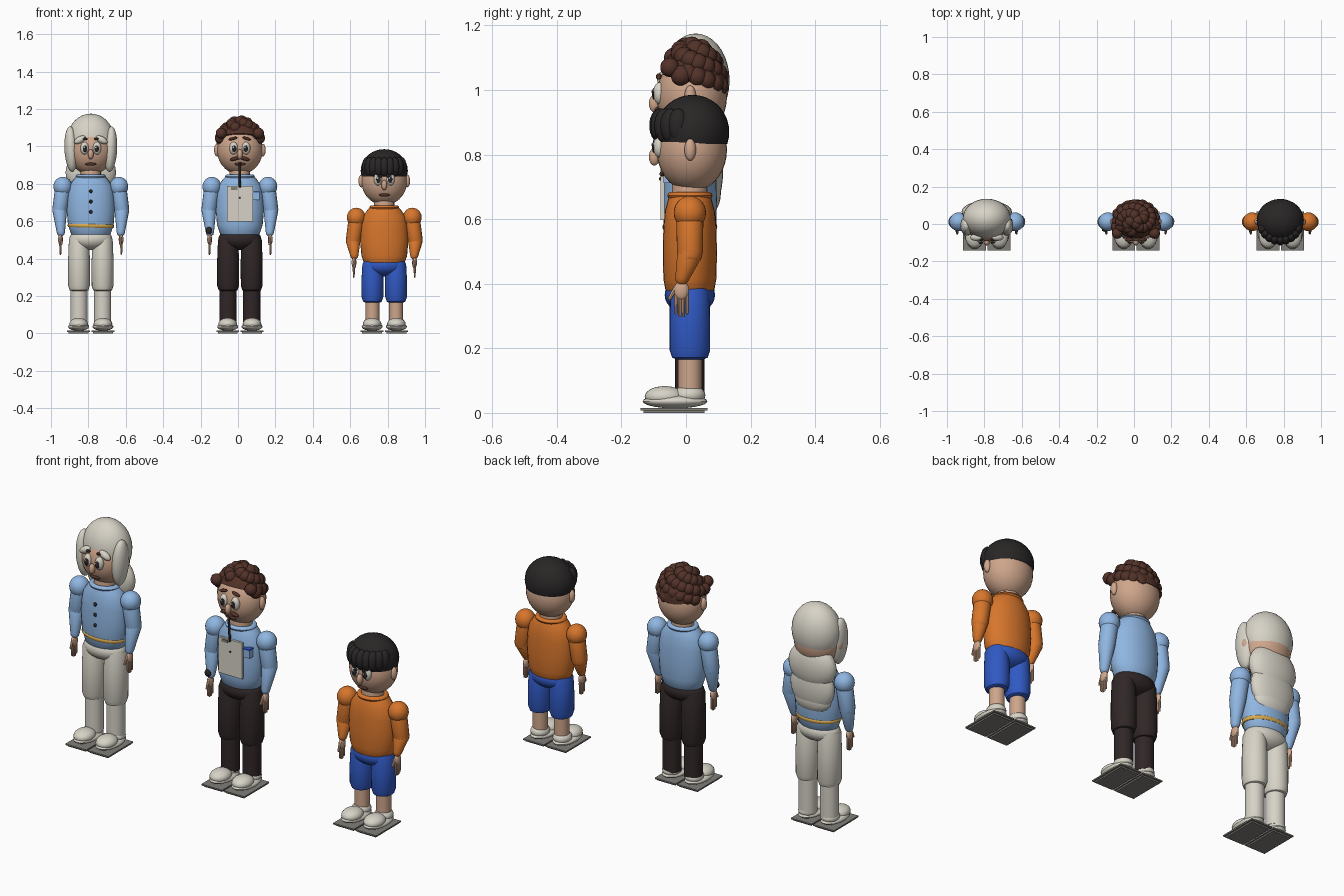
import bpy, bmesh, math
from mathutils import Vector, Matrix

if "Cube" in bpy.data.objects:
    bpy.data.objects.remove(bpy.data.objects["Cube"])


def material(name, rgb):
    m = bpy.data.materials.new(name)
    m.use_nodes = True
    m.diffuse_color = (*rgb, 1)
    m.node_tree.nodes["Principled BSDF"].inputs["Base Color"].default_value = (*rgb, 1)
    return m


SKIN = material("skin", (.62, .38, .26))
WHITE = material("off_white", (.68, .65, .57))
SKY = material("light_blue", (.28, .47, .76))
DARK = material("dark_trouser_brown", (.03, .02, .02))
CURL = material("hair_brown", (.085, .032, .022))
ORANGE = material("orange", (.68, .18, .025))
BLUE = material("blue", (.03, .1, .55))
YELLOW = material("mustard", (.68, .4, .08))
GREY = material("sole_grey", (.22, .21, .19))
BLACK = material("black", (.022, .019, .019))

origin = Vector((0, 0, 0))
who = ""


def finish(name, bm, mat):
    me = bpy.data.meshes.new(name)
    bmesh.ops.recalc_face_normals(bm, faces=bm.faces)
    bm.to_mesh(me)
    bm.free()
    ob = bpy.data.objects.new(who + "_" + name, me)
    bpy.context.collection.objects.link(ob)
    ob.location = origin
    me.materials.append(mat)
    bpy.ops.object.select_all(action='DESELECT')
    ob.select_set(True)
    bpy.context.view_layer.objects.active = ob
    bpy.ops.object.shade_smooth_by_angle(angle=math.radians(40))
    return ob


def blob(name, c, r, mat, tilt=0, seg=24, cut=None):
    """Ellipsoid, tilted about y, keeping only what lies above an optional plane."""
    bm = bmesh.new()
    m = Matrix.Translation(c) @ Matrix.Rotation(tilt, 4, 'Y') @ Matrix.Diagonal((*r, 1))
    bmesh.ops.create_uvsphere(bm, u_segments=seg, v_segments=seg // 2 + 2, radius=1, matrix=m)
    if cut:
        g = bm.verts[:] + bm.edges[:] + bm.faces[:]
        res = bmesh.ops.bisect_plane(bm, geom=g, plane_co=cut[0], plane_no=cut[1], clear_inner=True)
        edges = [e for e in res["geom_cut"] if isinstance(e, bmesh.types.BMEdge)]
        bmesh.ops.contextual_create(bm, geom=edges)
    return finish(name, bm, mat)


def lathe(name, c, rings, mat, seg=28, place=None):
    """Stack of elliptical rings (z, rx, ry) with capped ends."""
    bm = bmesh.new()
    loops = []
    for z, rx, ry in rings:
        loops.append([bm.verts.new((rx * math.cos(math.tau * i / seg),
                                    ry * math.sin(math.tau * i / seg), z)) for i in range(seg)])
    for a, b in zip(loops, loops[1:]):
        for i in range(seg):
            j = (i + 1) % seg
            bm.faces.new((a[i], a[j], b[j], b[i]))
    bm.faces.new(loops[0])
    bm.faces.new(loops[-1])
    bm.transform(place or Matrix.Translation(c))
    return finish(name, bm, mat)


def limb(name, p, q, r1, r2, mat, seg=16):
    """Tapered rod with rounded ends."""
    p, q = Vector(p), Vector(q)
    d = q - p
    L = d.length
    rings = [(-r1 * math.cos(a), r1 * math.sin(a), r1 * math.sin(a)) for a in (.15, .5, 1, 1.57)]
    rings += [(L + r2 * math.cos(a), r2 * math.sin(a), r2 * math.sin(a)) for a in (1.57, 1, .5, .15)]
    place = Matrix.Translation(p) @ d.to_track_quat('Z', 'Y').to_matrix().to_4x4()
    return lathe(name, p, rings, mat, seg, place)


def box(name, c, s, mat):
    bm = bmesh.new()
    bmesh.ops.create_cube(bm, size=1, matrix=Matrix.Translation(c) @ Matrix.Diagonal((*s, 1)))
    return finish(name, bm, mat)


def ring(name, z, rx, ry, thick, high, mat, tilt=0):
    """Closed elliptical band with a rounded section."""
    bm = bmesh.new()
    n, k = 36, 10
    v = [[bm.verts.new(((rx + thick * math.cos(b)) * math.cos(a),
                        .012 + (ry + thick * math.cos(b)) * math.sin(a),
                        z + high * math.sin(b) + tilt * math.cos(a)))
          for b in (math.tau * j / k for j in range(k))]
         for a in (math.tau * i / n for i in range(n))]
    for i in range(n):
        for j in range(k):
            i2, j2 = (i + 1) % n, (j + 1) % k
            bm.faces.new((v[i][j], v[i2][j], v[i2][j2], v[i][j2]))
    return finish(name, bm, mat)


def person(label, x, drop, shirt, wrist):
    """Head, face, torso, arms and feet; drop lowers all but the feet."""
    global who, origin
    who, origin = label, Vector((x, 0, -drop))
    blob("head", (0, .018, .98), (.122, .109, .13), SKIN, seg=32)
    blob("nose", (0, -.098, .958), (.015, .017, .027), SKIN)
    blob("mouth", (0, -.074, .905), (.03, .008, .008), CURL)
    limb("neck", (0, .012, .81), (0, .012, .88), .055, .055, SKIN)
    torso = [(.515, .085, .06), (.53, .105, .073), (.58, .122, .082), (.66, .129, .084), (.74, .125, .082),
             (.79, .115, .077), (.825, .09, .068), (.845, .07, .06)]
    lathe("torso", (0, .012, 0), torso, shirt)
    ring("collar", .838, .066, .056, .014, .012, shirt)
    for s, side in ((1, "left_"), (-1, "right_")):
        blob(side + "ear", (s * .122, .013, .98), (.016, .018, .034), SKIN)
        blob(side + "eye", (s * .033, -.082, .99), (.023, .02, .034), WHITE)
        blob(side + "pupil", (s * .031, -.1, .988), (.012, .005, .018), BLACK)
        blob(side + "glint", (s * .031 - .004, -.105, .995), (.004, .002, .005), WHITE, seg=10)
        blob(side + "shoulder", (s * .15, .012, .785), (.05, .05, .052), shirt)
        limb(side + "upper_arm", (s * .15, .012, .77), (s * .166, .012, .66), .042, .04, shirt)
        limb(side + "forearm", (s * .166, .012, .66), (s * .16, -.012, wrist + .02), .04, .022, shirt)
        # Hands with four fingers and a thumb
        blob(side + "palm", (s * .162, -.014, wrist - .018), (.013, .024, .03), SKIN, seg=16)
        for i in range(4):
            y = -.031 + i * .0115
            limb(side + "finger", (s * .163, y, wrist - .035), (s * .163, y, wrist - .087 - .008 * (i in (1, 2))),
                 .006, .005, SKIN, 8)
        limb(side + "thumb", (s * .16, -.032, wrist - .01), (s * .158, -.05, wrist - .042), .008, .006, SKIN, 8)
    origin = Vector((x, 0, 0))
    for s, side in ((1, "left_"), (-1, "right_")):
        fx = s * .065
        blob(side + "shoe_base", (fx, -.034, .036), (.056, .1, .022), WHITE)
        blob(side + "shoe_toe", (fx, -.066, .05), (.05, .062, .033), WHITE)
        blob(side + "shoe_heel", (fx, .01, .055), (.046, .05, .032), WHITE)
        box(side + "sole_plate", (fx, -.037, .011), (.122, .208, .007), GREY)
        box(side + "sole_tread", (fx, -.037, .004), (.106, .19, .008), GREY)


def legs(hip, knee, top, lower, pelvis):
    blob("pelvis", (0, .012, pelvis), (.115, .078, .06), top)
    for s, side in ((1, "left_"), (-1, "right_")):
        c = (s * .063, .012, 0)
        up = [(knee, .04, .04), (knee + .006, .05, .055), (knee + .03, .058, .063), ((hip + knee) / 2, .059, .063),
              (hip - .03, .054, .06), (hip, .04, .05)]
        lathe(side + "upper_leg", c, up, top)
        r = .037 if lower == SKIN else .046
        lathe(side + "lower_leg", c, [(.055, r, r), (knee + .03, r, r)], lower)


# Elder with long pale hair
person("elder", -.787, 0, SKY, .52)
legs(.53, .225, WHITE, WHITE, .505)
blob("hair_cap", (0, .03, 1.03), (.128, .105, .145), WHITE, seg=32)
blob("hair_nape", (0, .065, .86), (.135, .06, .12), WHITE)
blob("hair_back", (0, .065, .75), (.125, .05, .13), WHITE)
blob("hair_tip", (0, .062, .68), (.105, .046, .07), WHITE)
for s, side in ((1, "left_"), (-1, "right_")):
    blob(side + "hair_lock", (s * .105, -.01, .985), (.036, .052, .122), WHITE, s * .05)
    blob(side + "brow", (s * .058, -.072, 1.035), (.034, .018, .018), WHITE, s * .5)
    blob(side + "brow_dot", (s * .03, -.086, 1.04), (.012, .007, .007), BLACK, seg=12)
for z in (.76, .705, .65):
    blob("button", (0, -.072, z), (.009, .007, .01), BLACK, seg=12)
ring("sash", .576, .117, .078, .007, .011, YELLOW, -.003)

# Man with curls, moustache and clipboard
person("man", .01, 0, SKY, .52)
legs(.53, .225, DARK, DARK, .505)
blob("scalp", (0, .02, 1.0), (.124, .112, .14), CURL, cut=((0, .02, 1.035), (0, .35, 1)))
count = 110
for i in range(count):
    z = 1 - (i + .5) / count
    a = i * 2.39996
    r = math.sqrt(1 - z * z)
    d = Vector((r * math.cos(a), r * math.sin(a), z))
    limit = .58 - .42 * (d.y + .3) - .25 * abs(d.x)
    if z > limit and i % 2 == 0:
        blob("curl", (d.x * .106, .018 + d.y * .088, 1.0 + d.z * .135), (.031, .031, .031), CURL, seg=14)
for s, side in ((1, "left_"), (-1, "right_")):
    blob(side + "side_curl", (s * .105, -.015, 1.045), (.03, .032, .032), CURL, seg=14)
    blob(side + "temple_curl", (s * .1, -.05, 1.07), (.03, .03, .03), CURL, seg=14)
    blob(side + "brow", (s * .037, -.084, 1.042), (.024, .009, .008), CURL, s * .25)
    blob(side + "moustache", (s * .024, -.086, .935), (.03, .012, .01), CURL, s * .25)
limb("cord", (0, -.092, .91), (0, -.083, .785), .006, .006, DARK, 10)
box("clipboard", (0, -.073, .693), (.14, .012, .19), WHITE)
box("clip", (-.03, -.08, .775), (.035, .006, .014), GREY)
blob("clip_pin", (0, -.08, .725), (.005, .004, .005), BLACK, seg=10)
box("pocket", (.087, -.055, .735), (.038, .03, .045), SKY)
box("pocket_edge", (.087, -.056, .757), (.042, .034, .006), BLUE)
blob("wrist_watch", (-.165, -.03, .55), (.018, .012, .02), BLACK, seg=14)

# Boy with cap of black hair, jumper and shorts
person("boy", .782, .165, ORANGE, .562)
legs(.40, .165, BLUE, SKIN, .365)
origin.z = -.165
blob("hair_cap", (0, .02, 1.035), (.126, .114, .115), BLACK, seg=32, cut=((0, 0, .998), (0, 0, 1)))
for i in range(9):
    a = math.pi * (1.12 + .76 * i / 8)
    blob("fringe_lock", (.1 * math.cos(a), .01 + .092 * math.sin(a), 1.055), (.027, .032, .053), BLACK, seg=18)
for s, side in ((1, "left_"), (-1, "right_")):
    limb(side + "brow", (s * .018, -.098, 1.003), (s * .06, -.09, 1.028), .005, .005, BLACK, 10)
